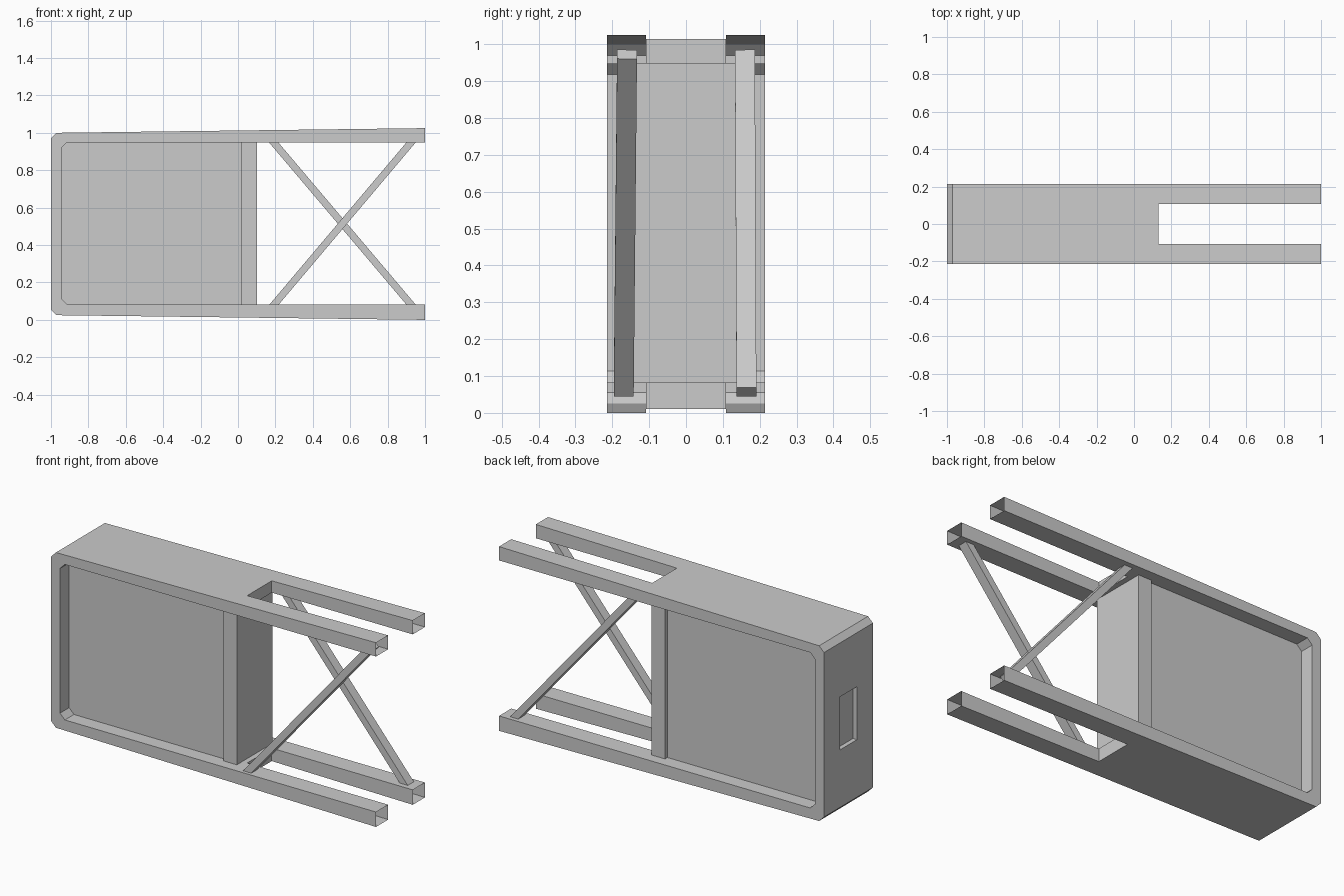
import bpy, bmesh
from mathutils import Vector

if "Cube" in bpy.data.objects:
    bpy.data.objects.remove(bpy.data.objects["Cube"])


def new_object(name, bm):
    bmesh.ops.recalc_face_normals(bm, faces=bm.faces[:])
    mesh = bpy.data.meshes.new(name)
    bm.to_mesh(mesh)
    bm.free()
    obj = bpy.data.objects.new(name, mesh)
    bpy.context.collection.objects.link(obj)
    return obj


def box(name, lo, hi):
    bm = bmesh.new()
    bmesh.ops.create_cube(bm, size=1)
    lo, hi = Vector(lo), Vector(hi)
    for v in bm.verts:
        v.co = (lo + hi) / 2 + v.co * (hi - lo)
    return new_object(name, bm)


def brace(name, start, end, width, depth):
    # straight bar with square-cut ends
    bm = bmesh.new()
    bmesh.ops.create_cube(bm, size=1)
    a, b = Vector(start), Vector(end)
    along = b - a
    side = along.cross(Vector((0, 1, 0))).normalized()
    flat = side.cross(along).normalized()
    for v in bm.verts:
        v.co = (a + b) / 2 + side * v.co.x * width + flat * v.co.y * depth + along * v.co.z
    return new_object(name, bm)


# C-shaped frame: side profile extruded across the width
HALF = 0.215
profile = [(1, 1.025), (-0.97, 1.0), (-1, 0.97), (-1, 0.055), (-0.97, 0.025), (1, 0),
           (1, 0.083), (-0.915, 0.083), (-0.945, 0.113), (-0.945, 0.918),
           (-0.915, 0.948), (1, 0.948)]
bm = bmesh.new()
face = bm.faces.new([bm.verts.new((x, -HALF, z)) for x, z in profile])
ext = bmesh.ops.extrude_face_region(bm, geom=[face], use_keep_orig=True)
for v in ext["geom"]:
    if isinstance(v, bmesh.types.BMVert):
        v.co.y = HALF
frame = new_object("frame", bm)

# Slot between the arms and the shallow window in the closed end
cutters = [box("slot_cutter", (0.132, -0.108, -0.1), (1.1, 0.108, 1.1)),
           box("window_cutter", (-1.1, -0.075, 0.375), (-0.975, 0.075, 0.67))]
for c in cutters:
    c.hide_render = True
    mod = frame.modifiers.new(c.name, 'BOOLEAN')
    mod.operation = 'DIFFERENCE'
    mod.solver = 'EXACT'
    mod.object = c
depsgraph = bpy.context.evaluated_depsgraph_get()
cut = bpy.data.meshes.new_from_object(frame.evaluated_get(depsgraph))
frame.modifiers.clear()
frame.data = cut
for c in cutters:
    bpy.data.objects.remove(c)

# Arms are hollow: open their free ends
bm = bmesh.new()
bm.from_mesh(cut)
ends = [f for f in bm.faces if all(v.co.x > 0.999 for v in f.verts)]
bmesh.ops.delete(bm, geom=ends, context='FACES')
bm.to_mesh(cut)
bm.free()

# Recessed core and the thicker post closing it
box("core_panel", (-0.946, -0.135, 0.082), (0.03, 0.135, 0.949))
box("end_post", (0.02, -0.156, 0.082), (0.102, 0.156, 0.949))

# Crossed diagonal braces, one per side
brace("front_brace", (0.172, -0.169, 0.057), (0.946, -0.160, 0.973), 0.038, 0.054)
brace("back_brace", (0.946, 0.164, 0.057), (0.170, 0.160, 0.973), 0.038, 0.054)
